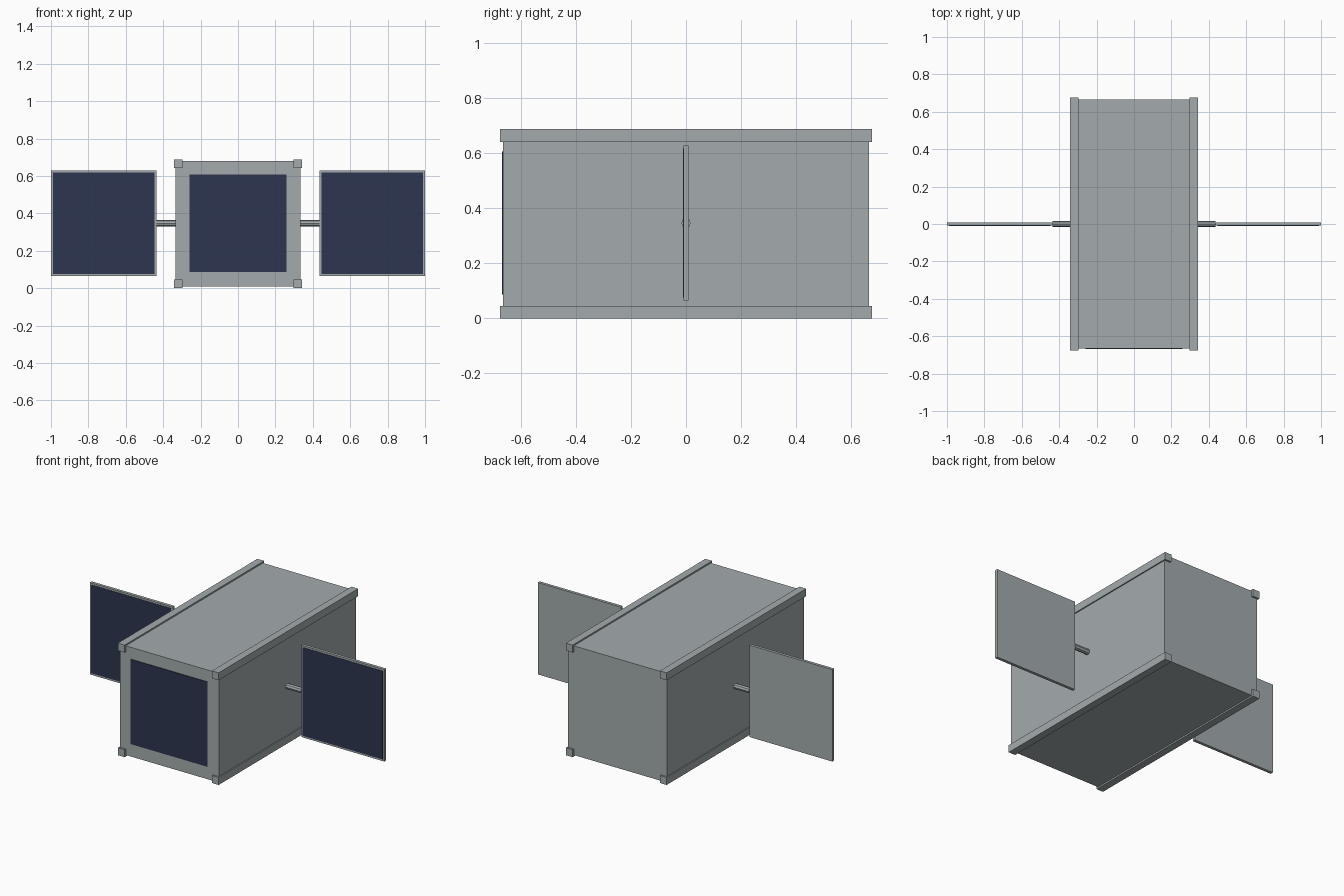
import bpy
import math

cube = bpy.data.objects.get("Cube")
if cube:
    bpy.data.objects.remove(cube, do_unlink=True)


def material(name, rgb):
    mat = bpy.data.materials.new(name)
    mat.use_nodes = True
    mat.diffuse_color = (*rgb, 1)
    mat.node_tree.nodes["Principled BSDF"].inputs["Base Color"].default_value = (*rgb, 1)
    return mat


grey = material("light_grey_metal", (0.37, 0.41, 0.42))
navy = material("navy_solar_cell", (0.027, 0.036, 0.08))


def box(name, centre, size, mat):
    bpy.ops.mesh.primitive_cube_add(size=1, location=centre)
    obj = bpy.context.object
    obj.name = name
    obj.scale = size
    bpy.ops.object.transform_apply(location=False, rotation=False, scale=True)
    obj.data.materials.append(mat)
    return obj


MID = 0.344      # height of the model's axis
RAIL = 0.046     # rail thickness

# Main body with a solar cell on the front end
box("body", (0, 0, MID), (0.67, 1.33, 0.67), grey)
box("front_solar_cell", (0, -0.666, MID + 0.003), (0.52, 0.006, 0.52), navy)

for side, s in (("left", 1), ("right", -1)):
    # Corner rails running along the body
    for level, v in (("upper", 1), ("lower", -1)):
        box(f"{side}_{level}_rail",
            (s * 0.319, 0, MID + v * (MID - RAIL / 2)),
            (RAIL, 1.352, RAIL), grey)

    # Wing panel with a cell plate on its front
    box(f"{side}_panel", (s * 0.718, 0, MID + 0.003), (0.564, 0.018, 0.564), grey)
    box(f"{side}_panel_cell", (s * 0.718, -0.009, MID + 0.003), (0.542, 0.004, 0.542), navy)

    # Rod joining the panel to the body
    bpy.ops.mesh.primitive_cylinder_add(
        vertices=8, radius=0.017, depth=0.11,
        location=(s * 0.382, 0, MID + 0.003), rotation=(0, math.pi / 2, 0))
    rod = bpy.context.object
    rod.name = f"{side}_rod"
    rod.data.materials.append(grey)
